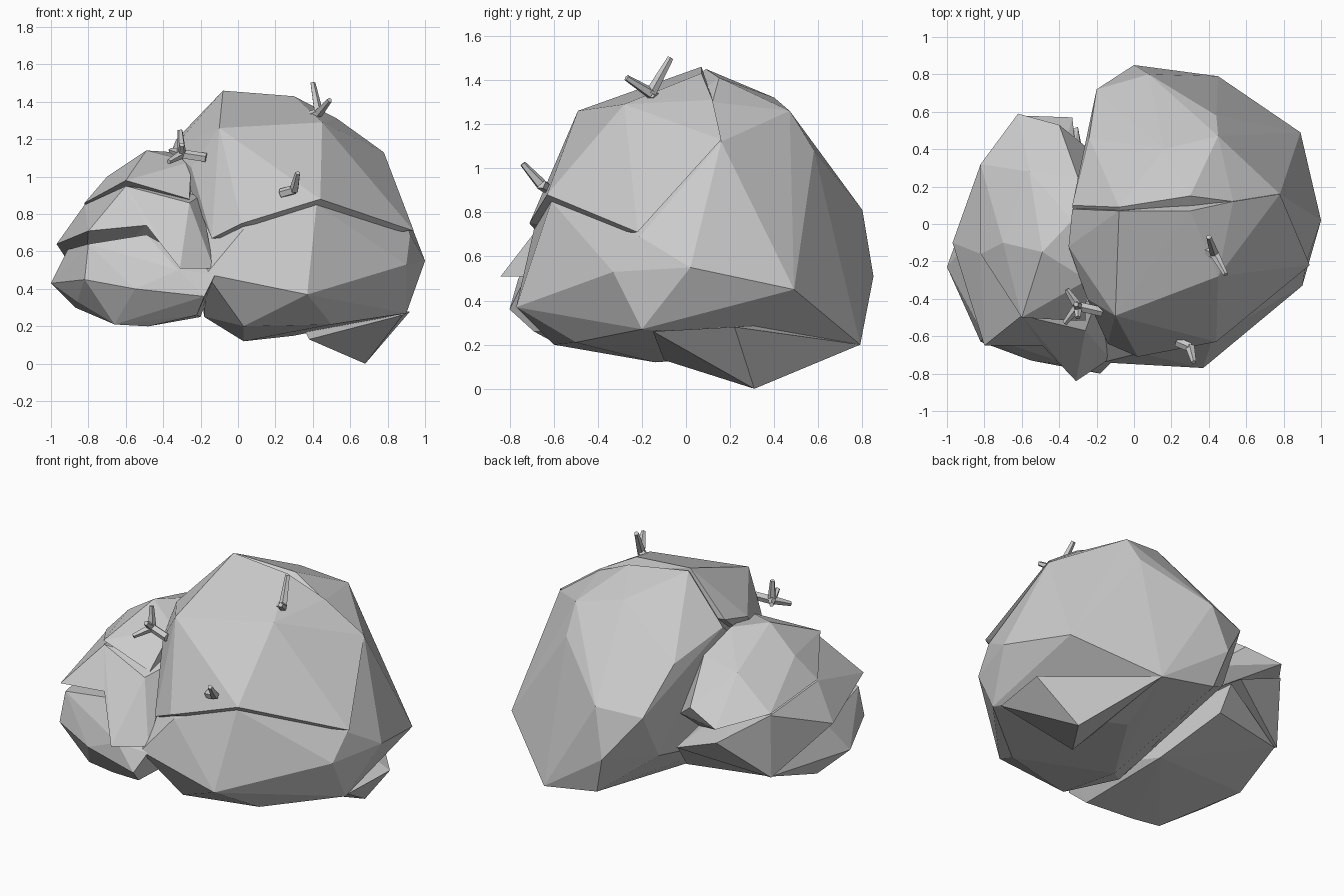
import bpy
import bmesh
from mathutils import Vector

default_cube = bpy.data.objects.get("Cube")
if default_cube:
    bpy.data.objects.remove(default_cube, do_unlink=True)


def make_material(name, color):
    material = bpy.data.materials.new(name)
    material.use_nodes = True
    material.diffuse_color = color
    for node in material.node_tree.nodes:
        if node.type == "BSDF_PRINCIPLED":
            node.inputs["Base Color"].default_value = color
    return material


grey = make_material("plain_grey", (0.6, 0.6, 0.6, 1))


def finish(name, mesh_data):
    """Turn a bmesh into a flat shaded object in the shared colour."""
    bmesh.ops.recalc_face_normals(mesh_data, faces=mesh_data.faces)
    mesh = bpy.data.meshes.new(name)
    mesh_data.to_mesh(mesh)
    mesh_data.free()
    mesh.materials.append(grey)
    part = bpy.data.objects.new(name, mesh)
    bpy.context.collection.objects.link(part)
    return part


def faceted_lump(name, corners):
    """Wrap a few corner points in a convex, faceted shell."""
    shell = bmesh.new()
    for corner in corners:
        shell.verts.new(corner)
    bmesh.ops.convex_hull(shell, input=shell.verts[:])
    loose = [vertex for vertex in shell.verts if not vertex.link_faces]
    bmesh.ops.delete(shell, geom=loose, context="VERTS")
    return finish(name, shell)


def twig(name, base, fork, tips, radius=0.026):
    """Short five sided stem that splits into tapered branches."""
    wood = bmesh.new()
    branches = [(base, fork, radius, radius)]
    branches += [(fork, tip, radius, radius * 0.55) for tip in tips]
    for start, end, thick, thin in branches:
        start, end = Vector(start), Vector(end)
        direction = end - start
        ring = bmesh.ops.create_cone(
            wood, cap_ends=True, segments=5,
            radius1=thick, radius2=thin, depth=direction.length)
        turn = direction.to_track_quat("Z", "Y")
        bmesh.ops.rotate(wood, verts=ring["verts"], cent=(0, 0, 0), matrix=turn.to_matrix())
        bmesh.ops.translate(wood, verts=ring["verts"], vec=(start + end) / 2)
    return finish(name, wood)


# Large clump: main body with the rounded back
faceted_lump("large_clump_body", [
    (.37, -.77, .37), (-.17, -.74, .48), (.42, -.61, .85), (.03, -.69, .72),
    (.92, -.21, .69), (.9, -.33, .53), (1, .02, .55), (.89, .49, .45),
    (.9, -.2, .27), (.5, -.5, .21), (.03, -.6, .2), (.03, -.14, .12),
    (-.18, -.35, .25), (.3, .3, .15), (.45, .79, .2), (.07, .8, .27),
    (0, .85, .51), (.08, .8, .81), (-.2, .72, .78), (-.2, .56, .48),
    (-.24, .46, 1.04), (.16, .4, 1.32), (.45, .47, 1.26), (.44, .58, 1.08),
    (.78, .16, 1.12), (.53, .12, 1.3), (-.08, .09, 1.45), (.3, .15, 1.41),
    (-.33, .1, 1.16),
])

# Large clump: pointed keel under the body
faceted_lump("large_clump_keel", [
    (.68, .31, 0), (.92, .22, .28), (.45, .79, .2), (.38, -.1, .13),
    (.88, -.15, .26), (.3, .5, .3),
])

# Large clump: overhanging front cap
faceted_lump("large_clump_front_cap", [
    (.02, -.71, .75), (.44, -.63, .88), (.94, -.22, .71), (.78, .16, 1.13),
    (.53, .12, 1.31), (.3, .07, 1.43), (-.08, .07, 1.46), (-.33, .08, 1.2),
    (-.35, -.12, 1.15), (-.1, -.49, 1.26), (.45, -.28, 1.29),
    (-.14, -.64, .67), (-.25, -.4, 1.05),
])

# Small clump: rounded top that leans into the large clump
faceted_lump("small_clump_top", [
    (-.82, .32, .82), (-.82, -.16, .86), (-.6, -.5, .98), (-.26, -.52, .88),
    (-.49, -.15, 1.14), (-.33, .02, 1.13), (-.7, -.1, 1), (-.56, .28, 1),
    (-.62, .59, .77), (-.4, .53, .83), (-.25, -.3, 1.08), (-.3, .25, 1.03),
    (-.24, .4, .7), (-.3, .3, .6),
])

# Small clump: middle layer, whose front edge is notched between two wedges
notch = [(-.49, -.65, .74), (-.6, -.49, .95)]
faceted_lump("small_clump_middle", notch + [
    (-.97, -.1, .64), (-.8, -.65, .71), (-.82, -.16, .85), (-.82, .32, .81),
    (-.82, .31, .41), (-.62, .58, .68), (-.33, .57, .57), (-.3, .3, .6),
    (-.3, -.2, .7),
])
faceted_lump("small_clump_front_wedge", notch + [
    (-.31, -.84, .51), (-.26, -.57, .86), (-.13, -.72, .51), (-.2, -.4, .9),
    (-.3, -.2, .6),
])

# Small clump: base with a shallow underside
faceted_lump("small_clump_base", [
    (-1, -.23, .43), (-.82, -.63, .45), (-.55, -.73, .4), (-.32, -.76, .5),
    (-.49, -.62, .69), (-.8, -.6, .64), (-.91, -.12, .61), (-.87, -.08, .3),
    (-.86, -.4, .33), (-.66, -.56, .21), (-.48, -.58, .2), (-.22, -.69, .26),
    (-.18, -.8, .36), (-.12, -.74, .48), (-.86, .05, .38), (-.81, .3, .41),
    (-.3, .42, .4), (-.3, .52, .55), (-.2, 0, .25),
])

# Twigs poking out of the clumps
twig("top_twig", (.34, -.12, 1.31), (.43, -.16, 1.34), [(.4, -.07, 1.5), (.49, -.27, 1.41)])
twig("front_twig", (.23, -.63, .91), (.3, -.66, .93), [(.32, -.74, 1.02)])
twig("side_twig", (-.17, -.47, 1.1), (-.3, -.44, 1.12),
     [(-.37, -.53, 1.08), (-.31, -.43, 1.25), (-.36, -.35, 1.14), (-.3, -.5, 1.17)])
